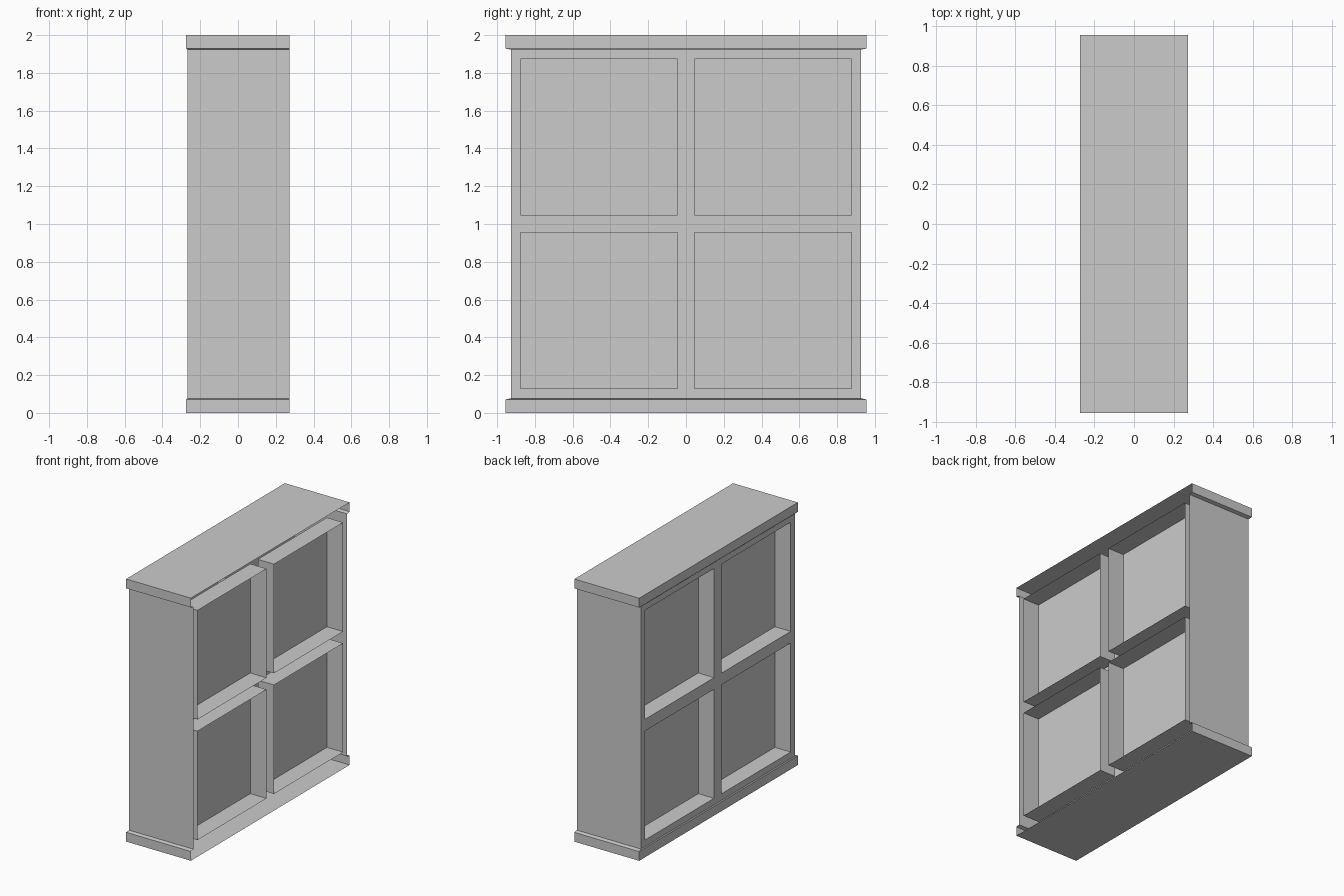
import bpy, bmesh

if "Cube" in bpy.data.objects:
    bpy.data.objects.remove(bpy.data.objects["Cube"])

SLAB = (0.274, 0.955)      # half depth, half width of top and base slabs
CASE = (0.268, 0.926)      # half depth, half width of the case
OPEN_X = 0.272             # the +x side is an open shell
PANEL_X = 0.135            # depth position of the recessed panels
H = 2.0
Z_SLAB, Z_CASE = 0.071, 0.077
CELLS_Y = [(-0.877, -0.045), (0.045, 0.877)]
CELLS_Z = [(0.127, 0.957), (1.046, 1.877)]


def make(name, quads):
    bm = bmesh.new()
    for q in quads:
        bm.faces.new([bm.verts.new(p) for p in q])
    bmesh.ops.remove_doubles(bm, verts=bm.verts, dist=1e-4)
    me = bpy.data.meshes.new(name)
    bm.to_mesh(me)
    bm.free()
    ob = bpy.data.objects.new(name, me)
    bpy.context.collection.objects.link(ob)
    return ob


def outline(size, z):
    x, y = size
    return [(OPEN_X, -y, z), (-x, -y, z), (-x, y, z), (OPEN_X, y, z)]


def walls(lo, hi, sides=(0, 1, 2)):
    return [[lo[i + 1], lo[i], hi[i], hi[i + 1]] for i in sides]


# Base and top slabs with a shallow ledge running in to the case
b0, b1, b2 = outline(SLAB, 0), outline(SLAB, Z_SLAB), outline(CASE, Z_CASE)
t0, t1, t2 = outline(CASE, H - Z_CASE), outline(SLAB, H - Z_SLAB), outline(SLAB, H)
make("base_slab", [b0] + walls(b0, b1) + walls(b1, b2))
make("top_slab", [t2[::-1]] + walls(t0, t1) + walls(t1, t2))

# Narrow end walls of the case
make("case_ends", walls(b2, t0, (0, 2)))

# Face frame on the -x side, with four openings
ys = [-CASE[1]] + [v for c in CELLS_Y for v in c] + [CASE[1]]
zs = [Z_CASE] + [v for c in CELLS_Z for v in c] + [H - Z_CASE]
fx = -CASE[0]
frame = []
for i in range(5):
    for j in range(5):
        if i % 2 and j % 2:
            continue
        a, b, c, d = ys[i], ys[i + 1], zs[j], zs[j + 1]
        frame.append([(fx, b, c), (fx, a, c), (fx, a, d), (fx, b, d)])
make("face_frame", frame)


# Recessed panels on both sides
def recess(s, rim_x, cy, cz):
    ring = [(cy[0], cz[0]), (cy[1], cz[0]), (cy[1], cz[1]), (cy[0], cz[1])]
    rim = [(s * rim_x, y, z) for y, z in ring]
    deep = [(s * PANEL_X, y, z) for y, z in ring]
    quads = [deep] + [[rim[k], rim[(k + 1) % 4], deep[(k + 1) % 4], deep[k]]
                      for k in range(4)]
    return quads if s > 0 else [q[::-1] for q in quads]


for s, rim_x, side in ((-1, CASE[0], "left"), (1, OPEN_X, "right")):
    for cz, row in zip(CELLS_Z, ("lower", "upper")):
        for cy, col in zip(CELLS_Y, ("front", "back")):
            make(f"{side}_{row}_{col}_compartment", recess(s, rim_x, cy, cz))
